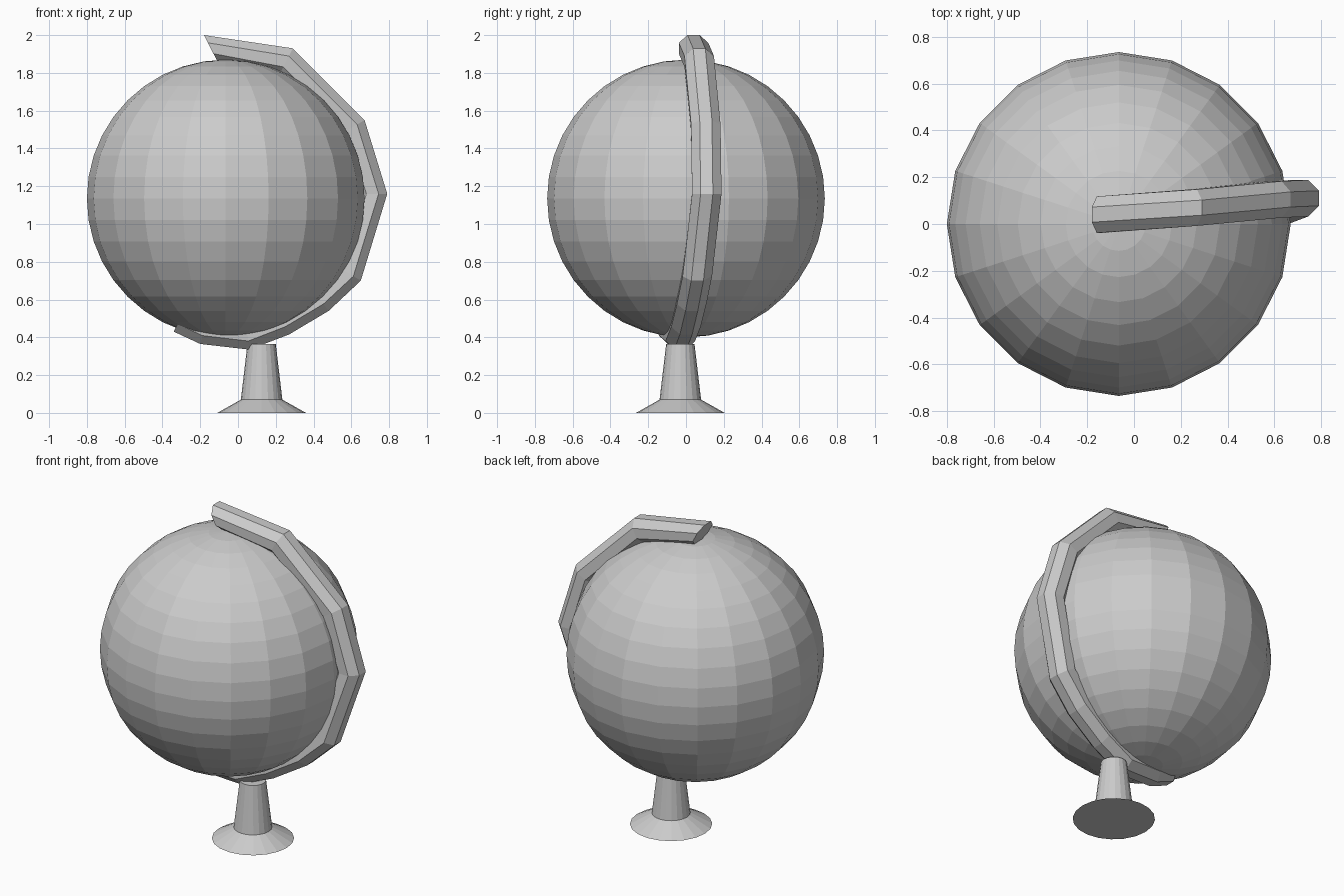
import bpy, bmesh
from math import sin, cos, radians, pi
from mathutils import Vector

if "Cube" in bpy.data.objects:
    bpy.data.objects.remove(bpy.data.objects["Cube"])


def finish(name, bm):
    bmesh.ops.recalc_face_normals(bm, faces=bm.faces[:])
    mesh = bpy.data.meshes.new(name)
    bm.to_mesh(mesh)
    bm.free()
    obj = bpy.data.objects.new(name, mesh)
    bpy.context.collection.objects.link(obj)
    return obj


def loft(name, rings):
    """Skin a list of equal-sized vertex rings and cap both ends."""
    bm = bmesh.new()
    loops = [[bm.verts.new(p) for p in ring] for ring in rings]
    n = len(loops[0])
    for a, b in zip(loops, loops[1:]):
        for i in range(n):
            j = (i + 1) % n
            bm.faces.new((a[i], a[j], b[j], b[i]))
    bm.faces.new(loops[0])
    bm.faces.new(loops[-1])
    return finish(name, bm)


# globe ball
bm = bmesh.new()
bmesh.ops.create_uvsphere(bm, u_segments=20, v_segments=20, radius=0.735)
ball = finish("globe_ball", bm)
ball.location = (-0.065, 0, 1.135)


# pedestal: flared foot and tapered stem (radius, height)
def circle(r, z, n=20):
    return [(0.125 + r * cos(2 * pi * i / n), -0.03 + r * sin(2 * pi * i / n), z)
            for i in range(n)]


profile = [(0.235, 0.0), (0.11, 0.07), (0.075, 0.365)]
loft("pedestal", [circle(r, z) for r, z in profile])

# meridian arm: octagonal tube (outer x, outer z, y, outward angle in degrees)
stations = [
    (-0.18, 2.00, 0.04, 117),
    (0.29, 1.93, 0.07, 63),
    (0.67, 1.55, 0.105, 31),
    (0.79, 1.16, 0.11, 0),
    (0.65, 0.70, 0.06, -31),
    (0.48, 0.54, 0.03, -52),
    (0.27, 0.415, 0.0, -64),
    (0.06, 0.335, -0.03, -83),
    (-0.20, 0.365, -0.065, -104),
    (-0.34, 0.43, -0.085, -115),
]
HALF = 0.078
side = Vector((0, 1, 0))
rings = []
for x, z, y, deg in stations:
    out = Vector((cos(radians(deg)), 0, sin(radians(deg))))
    centre = Vector((x, y, z)) - out * HALF
    r = HALF / cos(pi / 8)
    rings.append([centre + r * (cos(a) * out + sin(a) * side)
                  for a in (pi / 8 + k * pi / 4 for k in range(8))])
loft("meridian_arm", rings)
